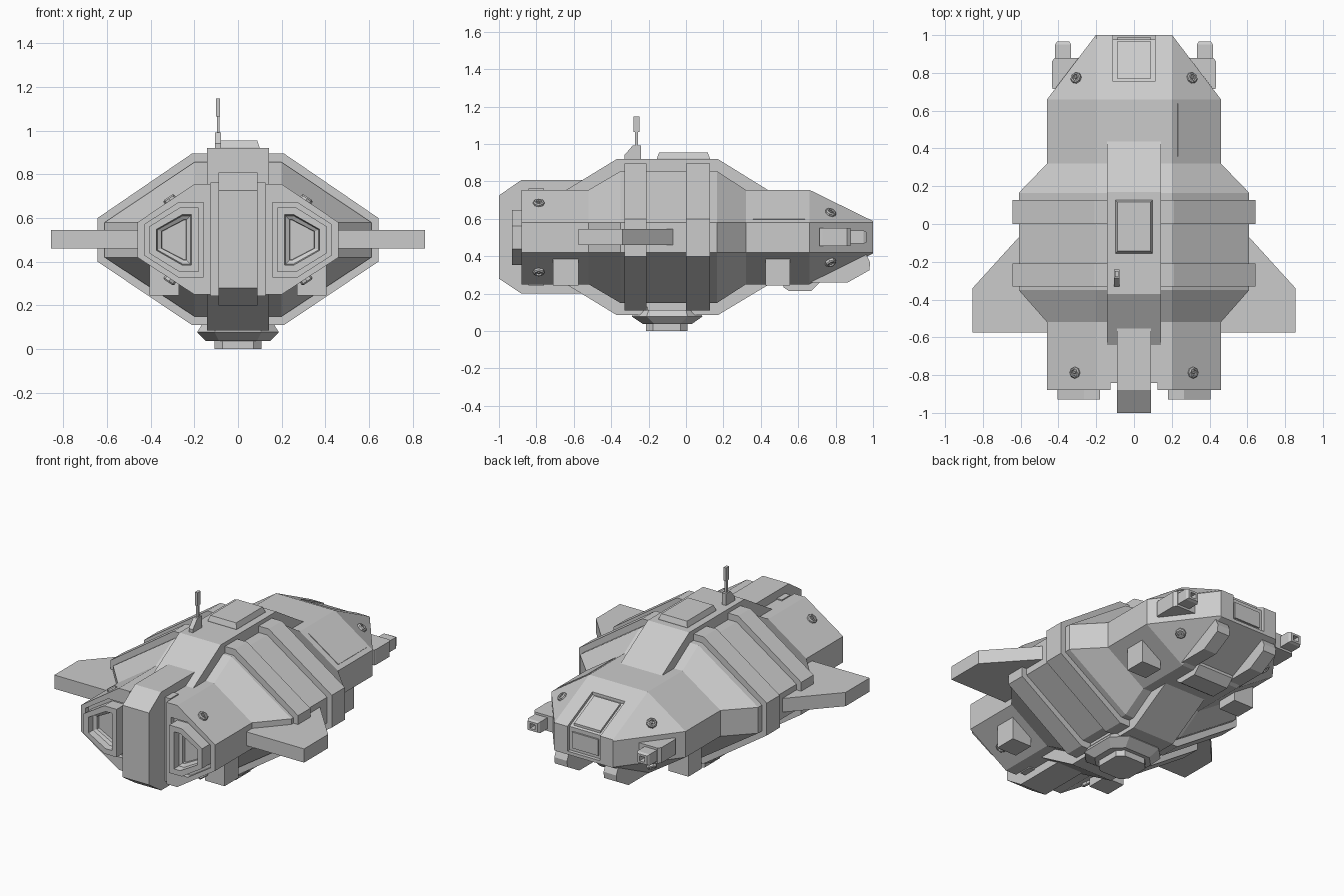
import bpy, bmesh, math
from mathutils import Vector

if "Cube" in bpy.data.objects:
    bpy.data.objects.remove(bpy.data.objects["Cube"])


def loft(name, sections):
    """Skin a list of equally sized closed point loops and cap both ends."""
    bm = bmesh.new()
    loops = [[bm.verts.new(p) for p in s] for s in sections]
    n = len(loops[0])
    for a, b in zip(loops, loops[1:]):
        for i in range(n):
            j = (i + 1) % n
            bm.faces.new((a[i], a[j], b[j], b[i]))
    bm.faces.new(loops[0])
    bm.faces.new(loops[-1])
    bmesh.ops.remove_doubles(bm, verts=bm.verts, dist=0.0005)
    bmesh.ops.recalc_face_normals(bm, faces=bm.faces)
    me = bpy.data.meshes.new(name)
    bm.to_mesh(me)
    bm.free()
    ob = bpy.data.objects.new(name, me)
    bpy.context.collection.objects.link(ob)
    return ob


def side_prism(name, pts, x0, x1):
    """Extrude a (y, z) profile along x."""
    return loft(name, [[(x, y, z) for y, z in pts] for x in (x0, x1)])


def plan_prism(name, pts, z0, z1):
    """Extrude an (x, y) outline along z."""
    return loft(name, [[(x, y, z) for x, y in pts] for z in (z0, z1)])


def box(name, x0, x1, y0, y1, z0, z1):
    return plan_prism(name, [(x0, y0), (x1, y0), (x1, y1), (x0, y1)], z0, z1)


def octagon(y, w, top, bot, flat=0.2, s=0.08):
    """Hull cross-section at y."""
    r = [(flat, bot), (w, 0.5 - s), (w, 0.5 + s), (flat, top)]
    return [(x, y, z) for x, z in r] + [(-x, y, z) for x, z in reversed(r)]


def cut(ob, cutter):
    m = ob.modifiers.new("cut", 'BOOLEAN')
    m.operation, m.solver, m.object = 'DIFFERENCE', 'EXACT', cutter
    bpy.context.view_layer.objects.active = ob
    bpy.ops.object.modifier_apply(modifier=m.name)
    bpy.data.objects.remove(cutter)


def mirror_x(ob):
    m = ob.modifiers.new("mirror", 'MIRROR')
    m.use_mirror_merge = False
    return ob


def hexagon(y, d, sx=1):
    """Engine outline, inset by d."""
    a, b, t, s, h = 0.158 + d, 0.428 - d, 0.272 - 0.3 * d, 0.07 - 0.4 * d, 0.17 - d
    return [(sx * x, y, 0.5 + z) for x, z in
            [(a, -h), (t, -h), (b, -s), (b, s), (t, h), (a, h)]]


def rect(y, x0, x1, z0, z1):
    return [(x0, y, z0), (x1, y, z0), (x1, y, z1), (x0, y, z1)]


# Main hull
hull = loft("hull", [octagon(*s) for s in [
    (-0.88, 0.46, 0.755, 0.25), (-0.52, 0.46, 0.755, 0.25), (-0.35, 0.61, 0.855, 0.15),
    (0.165, 0.61, 0.855, 0.15), (0.32, 0.46, 0.755, 0.25), (0.66, 0.46, 0.755, 0.25),
    (1.0, 0.202, 0.588, 0.415)]])
cut(hull, box("tail_slot", -0.125, 0.125, -1.1, -0.84, 0, 1))
for sx in (1, -1):
    cut(hull, loft("engine_well", [hexagon(-1, 0, sx), hexagon(-0.85, 0, sx)]))
# Nose window recess on the slope and on the front face
cut(hull, side_prism("window_cut", [(0.755, 0.8), (0.755, 0.69), (0.978, 0.58),
                                    (0.978, 0.435), (1.1, 0.435), (1.1, 0.8)], -0.112, 0.112))
side_prism("nose_window", [(0.77, 0.65), (0.77, 0.696), (0.965, 0.601), (0.965, 0.55)], -0.09, 0.09)
box("nose_front_panel", -0.09, 0.09, 0.95, 0.988, 0.455, 0.555)

# Hull ribs
for i, (a, b) in enumerate([(-0.33, -0.21), (0.0, 0.128)]):
    loft(f"hull_rib_{i}", [octagon(y, 0.642, 0.895, 0.11, 0.21, 0.1) for y in (a, b)])

# Spine, tail fin and collar
side_prism("spine", [(-0.64, 0.755), (-0.37, 0.92), (0.17, 0.92), (0.445, 0.75),
                     (0.445, 0.25), (0.17, 0.085), (-0.37, 0.085), (-0.64, 0.25)], -0.142, 0.142)
side_prism("tail_fin", [(-1, 0.28), (-1, 0.725), (-0.88, 0.808), (-0.55, 0.808),
                        (-0.55, 0.2), (-0.88, 0.2)], -0.09, 0.09)
box("tail_collar", -0.125, 0.125, -0.842, -0.76, 0.243, 0.762)

# Engines with sunken nozzles
mirror_x(loft("engine", [hexagon(-0.84, 0.022), hexagon(-0.93, 0.022), hexagon(-0.93, 0.055),
                         hexagon(-0.89, 0.06), hexagon(-0.88, 0.078), hexagon(-0.86, 0.08)]))

# Wings
mirror_x(plan_prism("wing", [(0.4, -0.07), (0.61, -0.07), (0.855, -0.34),
                             (0.855, -0.575), (0.4, -0.575)], 0.46, 0.545))

# Nose guns with bored muzzles
mirror_x(plan_prism("gun_mount", [(0.27, 0.715), (0.43, 0.715), (0.435, 0.73), (0.435, 0.86),
                                  (0.42, 0.88), (0.27, 0.88)], 0.455, 0.55))
mirror_x(loft("gun_barrel", [rect(0.86, 0.333, 0.417, 0.468, 0.537),
                             rect(0.95, 0.333, 0.417, 0.468, 0.537),
                             rect(0.965, 0.342, 0.408, 0.475, 0.53),
                             rect(0.965, 0.357, 0.393, 0.487, 0.518),
                             rect(0.92, 0.357, 0.393, 0.487, 0.518)]))

# Chin block and chin claws
side_prism("chin_block", [(0.52, 0.26), (0.52, 0.235), (0.55, 0.215), (0.67, 0.215),
                          (0.715, 0.26), (0.715, 0.3), (0.52, 0.3)], -0.12, 0.12)
mirror_x(side_prism("chin_claw", [(0.6, 0.26), (0.865, 0.26), (0.98, 0.325), (0.985, 0.365),
                                  (0.955, 0.43), (0.6, 0.43)], 0.125, 0.212))

# Landing pads
for i, (a, b) in enumerate([(-0.71, -0.575), (0.425, 0.555)]):
    mirror_x(box(f"landing_pad_{i}", 0.27, 0.405, a, b, 0.245, 0.45))

# Belly turret: neck, bevelled plate, foot


def chamfered(z, x, y0, y1, c):
    q = [(x, y0 + c), (x, y1 - c), (x - c, y1), (c - x, y1),
         (-x, y1 - c), (-x, y0 + c), (c - x, y0), (x - c, y0)]
    return [(px, py, z) for px, py in q]


loft("turret_neck", [chamfered(z, 0.15, -0.265, 0.065, 0.06) for z in (0.07, 0.13)])
loft("turret_plate", [chamfered(0.112, 0.165, -0.27, 0.07, 0.07),
                      chamfered(0.078, 0.187, -0.29, 0.088, 0.08),
                      chamfered(0.037, 0.147, -0.228, 0.03, 0.06)])
loft("turret_foot", [chamfered(z, 0.108, -0.213, 0.007, 0.037) for z in (0, 0.05)])

# Roof hatch and antenna
loft("roof_hatch", [[(sx * x, -0.014 + sy * y, z) for sx, sy in
                     [(-1, -1), (1, -1), (1, 1), (-1, 1)]]
                    for x, y, z in [(0.098, 0.141, 0.91), (0.098, 0.141, 0.925), (0.088, 0.13, 0.955)]])
side_prism("antenna_base", [(-0.33, 0.91), (-0.33, 0.94), (-0.285, 0.992), (-0.24, 0.992),
                            (-0.24, 0.91)], -0.106, -0.078)
box("antenna_mast", -0.097, -0.085, -0.272, -0.257, 0.98, 1.08)
box("antenna_head", -0.1, -0.082, -0.28, -0.249, 1.065, 1.147)

# Access panel on the right upper slope
n = Vector((0.175, 0, 0.26)).normalized() * 0.004
corners = [Vector((x, y, 0.755 - (x - 0.2) * 0.175 / 0.26)) for x, y in
           [(0.23, 0.358), (0.435, 0.358), (0.435, 0.637), (0.23, 0.637)]]
loft("access_panel", [[p - n for p in corners], [p + n for p in corners]])

# Round ports on the upper and lower slopes, fore and aft
for label, pos, nrm in [("aft", (0.31, -0.787, 0.181), (0.175, 0, 0.26)),
                        ("fore", (0.305, 0.772, 0.131), (0.66, 0.49, 1))]:
    for side in (1, -1):
        port = [[(r * math.cos(math.tau * k / 8), r * math.sin(math.tau * k / 8), z)
                 for k in range(8)]
                for r, z in [(0.03, -0.02), (0.03, 0.01), (0.024, 0.016), (0.017, 0.016),
                             (0.015, 0.006), (0.008, 0.006), (0.006, 0.014)]]
        q = Vector((nrm[0], nrm[1], nrm[2] * side)).to_track_quat('Z', 'Y')
        c = Vector((pos[0], pos[1], 0.5 + pos[2] * side))
        mirror_x(loft(f"{label}_port_{'upper' if side > 0 else 'lower'}",
                      [[c + q @ Vector(p) for p in s] for s in port]))
